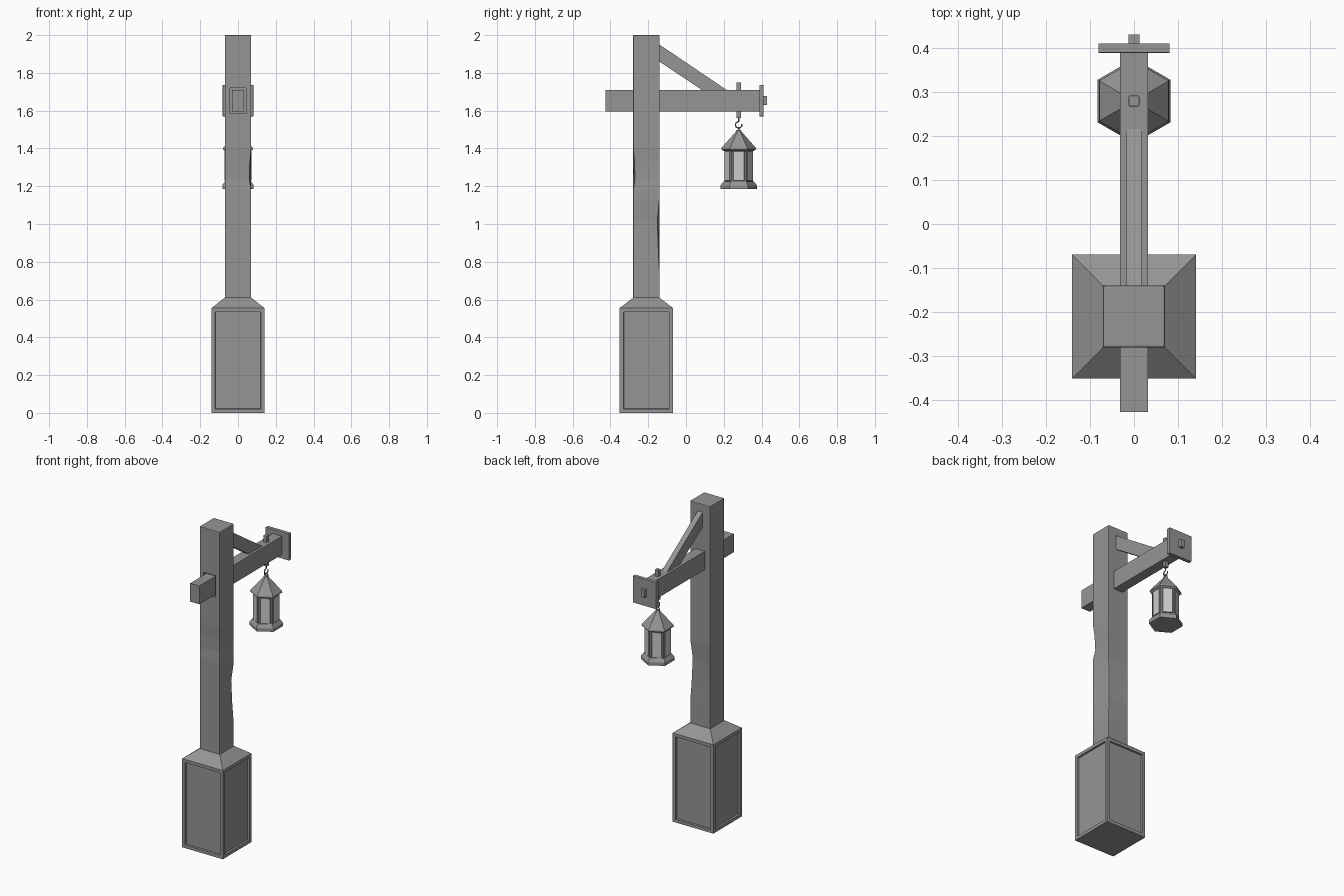
import bpy, bmesh
from math import sin, cos, pi, radians

cube = bpy.data.objects.get("Cube")
if cube:
    bpy.data.objects.remove(cube, do_unlink=True)


def material(name, value):
    m = bpy.data.materials.new(name)
    m.use_nodes = True
    colour = (value, value, value, 1)
    m.diffuse_color = colour
    m.node_tree.nodes["Principled BSDF"].inputs["Base Color"].default_value = colour
    return m


GREY = material("weathered grey", 0.3)
GLASS = material("pale glass", 0.6)
POST_Y, LAMP_Y = -0.21, 0.279


def finish(name, bm, bevel=0):
    bmesh.ops.recalc_face_normals(bm, faces=bm.faces)
    mesh = bpy.data.meshes.new(name)
    bm.to_mesh(mesh)
    bm.free()
    mesh.materials.append(GREY)
    mesh.materials.append(GLASS)
    ob = bpy.data.objects.new(name, mesh)
    bpy.context.collection.objects.link(ob)
    if bevel:
        mod = ob.modifiers.new("soft edges", "BEVEL")
        mod.width, mod.segments, mod.limit_method = bevel, 2, "ANGLE"
    return ob


def loft(rings):
    """Skin equal-length rings of points and cap both ends."""
    bm = bmesh.new()
    loops = [[bm.verts.new(p) for p in ring] for ring in rings]
    n = len(loops[0])
    for a, b in zip(loops, loops[1:]):
        for i in range(n):
            j = (i + 1) % n
            bm.faces.new((a[i], a[j], b[j], b[i]))
    bm.faces.new(loops[0][::-1])
    bm.faces.new(loops[-1])
    return bm


def square(r, z, y=POST_Y):
    return [(sx * r, y + sy * r, z) for sx, sy in ((-1, -1), (1, -1), (1, 1), (-1, 1))]


def hexagon(r, z):
    return [(r * sin(i * pi / 3), LAMP_Y + r * cos(i * pi / 3), z) for i in range(6)]


def box(name, x, y0, y1, z0, z1, bevel=0):
    rings = [[(-x, y0, z), (x, y0, z), (x, y1, z), (-x, y1, z)] for z in (z0, z1)]
    return finish(name, loft(rings), bevel)


def panel(bm, test, margin, depth, mat=0):
    """Sink a framed panel into every face that passes the test."""
    bm.normal_update()
    faces = [f for f in bm.faces if test(f)]
    bmesh.ops.inset_individual(bm, faces=faces, thickness=margin)
    bmesh.ops.inset_individual(bm, faces=faces, thickness=0.003, depth=-depth)
    for f in faces:
        f.material_index = mat


def tube(name, points, radius, cyclic=False):
    curve = bpy.data.curves.new(name, "CURVE")
    curve.dimensions = "3D"
    curve.bevel_depth, curve.bevel_resolution = radius, 2
    curve.use_fill_caps = True
    line = curve.splines.new("POLY")
    line.points.add(len(points) - 1)
    for p, co in zip(line.points, points):
        p.co = (*co, 1)
    line.use_cyclic_u = cyclic
    curve.materials.append(GREY)
    bpy.context.collection.objects.link(bpy.data.objects.new(name, curve))


# Plinth with a framed panel on each side and a sloped shoulder
bm = loft([square(0.141, 0), square(0.141, 0.555), square(0.07, 0.61)])
panel(bm, lambda f: abs(f.normal.z) < 0.1, 0.028, 0.01)
finish("plinth", bm)

# Post, with two of its corners worn away
rings = []
for z, front_wear, back_wear in ((0.6, 0, 0), (0.75, 0, 0), (0.88, 0, 0.006),
                                 (1.02, 0, 0.01), (1.13, 0, 0), (1.18, 0, 0),
                                 (1.24, 0.009, 0), (1.33, 0.006, 0), (1.4, 0, 0), (2, 0, 0)):
    ring = square(0.07, z)
    for i, wear in ((1, front_wear), (2, back_wear)):
        x, y, _ = ring[i]
        ring[i] = (x - wear, y + (wear if i == 1 else -wear), z)
    rings.append(ring)
post = finish("post", loft(rings), 0.004)

# Shallow mortise around the beam on the front of the post
cutter = box("mortise_cutter", 0.042, -0.4, -0.265, 1.585, 1.72)
cutter.hide_render = True
cutter.hide_viewport = True
cut = post.modifiers.new("mortise", "BOOLEAN")
cut.operation, cut.object = "DIFFERENCE", cutter

# Cross beam, end plate and pegs
box("beam", 0.032, -0.427, 0.392, 1.595, 1.71)
box("end_plate", 0.081, 0.388, 0.41, 1.57, 1.737, 0.002)
box("end_peg", 0.013, 0.38, 0.43, 1.63, 1.678, 0.002)
box("hanging_peg", 0.012, LAMP_Y - 0.012, LAMP_Y + 0.012, 1.56, 1.75, 0.002)

# Diagonal brace
side = ((-0.16, 1.963), (-0.16, 1.873), (0.098, 1.7), (0.23, 1.7))
finish("brace", loft([[(x, y, z) for y, z in side] for x in (-0.017, 0.017)]))

# Hook and lantern ring
hook = [(0, LAMP_Y, 1.565), (0, LAMP_Y, 1.543)]
for a in range(90, 376, 15):
    hook.append((0, LAMP_Y + 0.017 * cos(radians(a)), 1.525 + 0.017 * sin(radians(a))))
tube("hook", hook, 0.0035)
ring = [(0.011 * cos(i * pi / 8), LAMP_Y, 1.502 + 0.011 * sin(i * pi / 8)) for i in range(16)]
tube("lantern_ring", ring, 0.003, True)

# Lantern: flared foot, glazed body and pointed roof
finish("lantern_foot", loft([hexagon(0.096, 1.185), hexagon(0.096, 1.205),
                             hexagon(0.08, 1.226)]))
bm = loft([hexagon(0.075, 1.22), hexagon(0.075, 1.395)])
panel(bm, lambda f: abs(f.normal.z) < 0.1, 0.011, 0.006, 1)
finish("lantern_body", bm)
finish("lantern_roof", loft([hexagon(0.076, 1.385), hexagon(0.092, 1.395),
                             hexagon(0.09, 1.404), hexagon(0.016, 1.488),
                             hexagon(0.012, 1.497)]))
